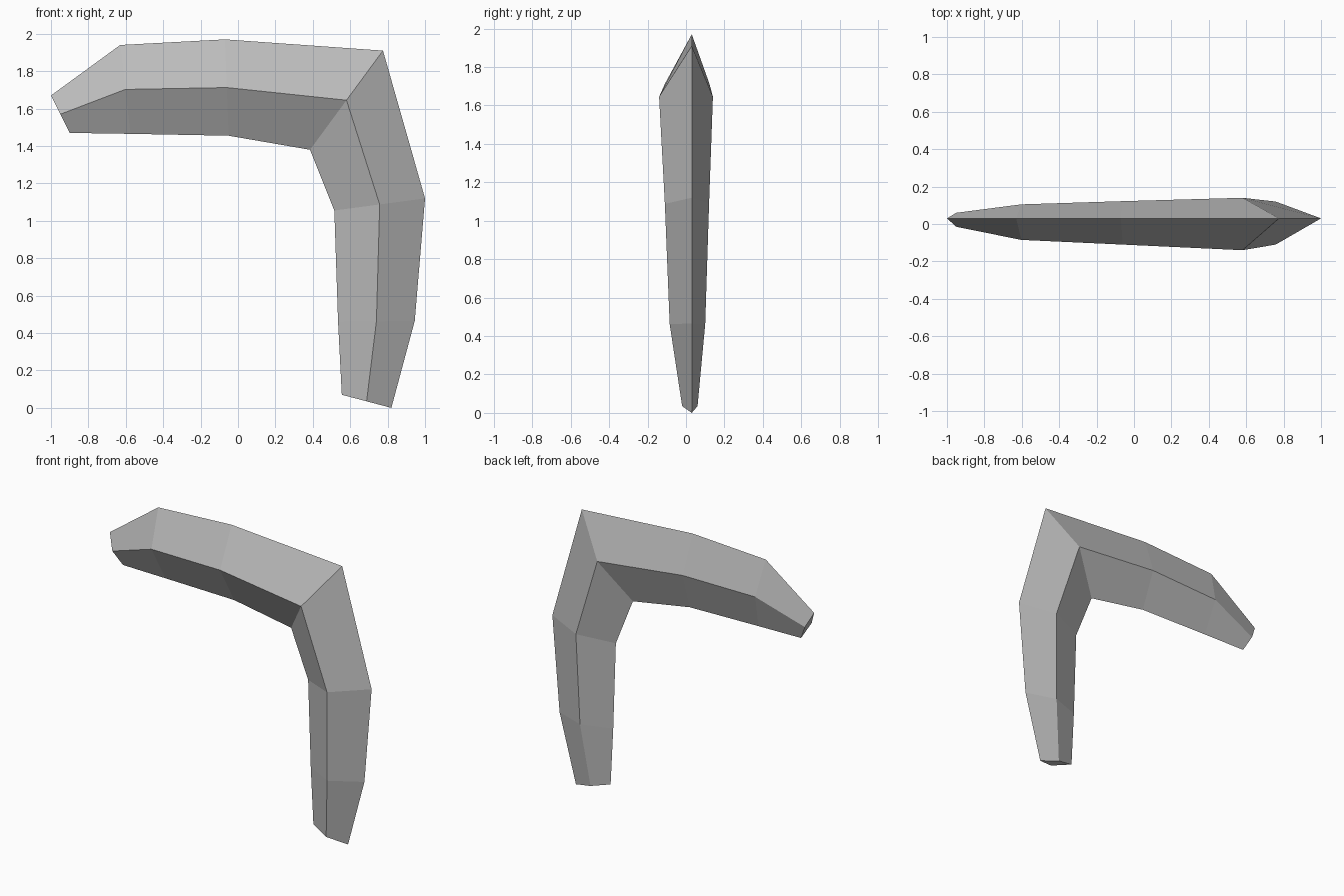
import bpy, bmesh

if "Cube" in bpy.data.objects:
    bpy.data.objects.remove(bpy.data.objects["Cube"])

# Stations along the bent blade: outer edge, inner edge, ridge y (front, back)
STATIONS = [
    ((-1.00, 1.67), (-0.90, 1.47), -0.015, 0.06),
    ((-0.63, 1.94), (-0.575, 1.465), -0.085, 0.105),
    ((-0.07, 1.97), (-0.05, 1.455), -0.11, 0.122),
    ((0.775, 1.91), (0.385, 1.38), -0.14, 0.14),
    ((1.00, 1.12), (0.515, 1.055), -0.11, 0.12),
    ((0.945, 0.465), (0.535, 0.46), -0.085, 0.10),
    ((0.82, 0.00), (0.555, 0.07), -0.02, 0.06),
]
EDGE_Y = 0.03

mat = bpy.data.materials.new("plain grey")
mat.diffuse_color = (0.5, 0.5, 0.5, 1)
mat.use_nodes = True
mat.node_tree.nodes["Principled BSDF"].inputs["Base Color"].default_value = mat.diffuse_color

# Boomerang: diamond sections bridged along the bend, closed at both tips
bm = bmesh.new()
rings = []
for (ox, oz), (ix, iz), front, back in STATIONS:
    mx, mz = (ox + ix) / 2, (oz + iz) / 2
    section = [(ox, EDGE_Y, oz), (mx, front, mz), (ix, EDGE_Y, iz), (mx, back, mz)]
    rings.append([bm.verts.new(p) for p in section])
for a, b in zip(rings, rings[1:]):
    for i in range(4):
        j = (i + 1) % 4
        bm.faces.new((a[i], a[j], b[j], b[i]))
bm.faces.new(rings[0])
bm.faces.new(rings[-1])
bmesh.ops.recalc_face_normals(bm, faces=bm.faces)

mesh = bpy.data.meshes.new("boomerang")
bm.to_mesh(mesh)
bm.free()
mesh.materials.append(mat)
bpy.context.collection.objects.link(bpy.data.objects.new("boomerang", mesh))
